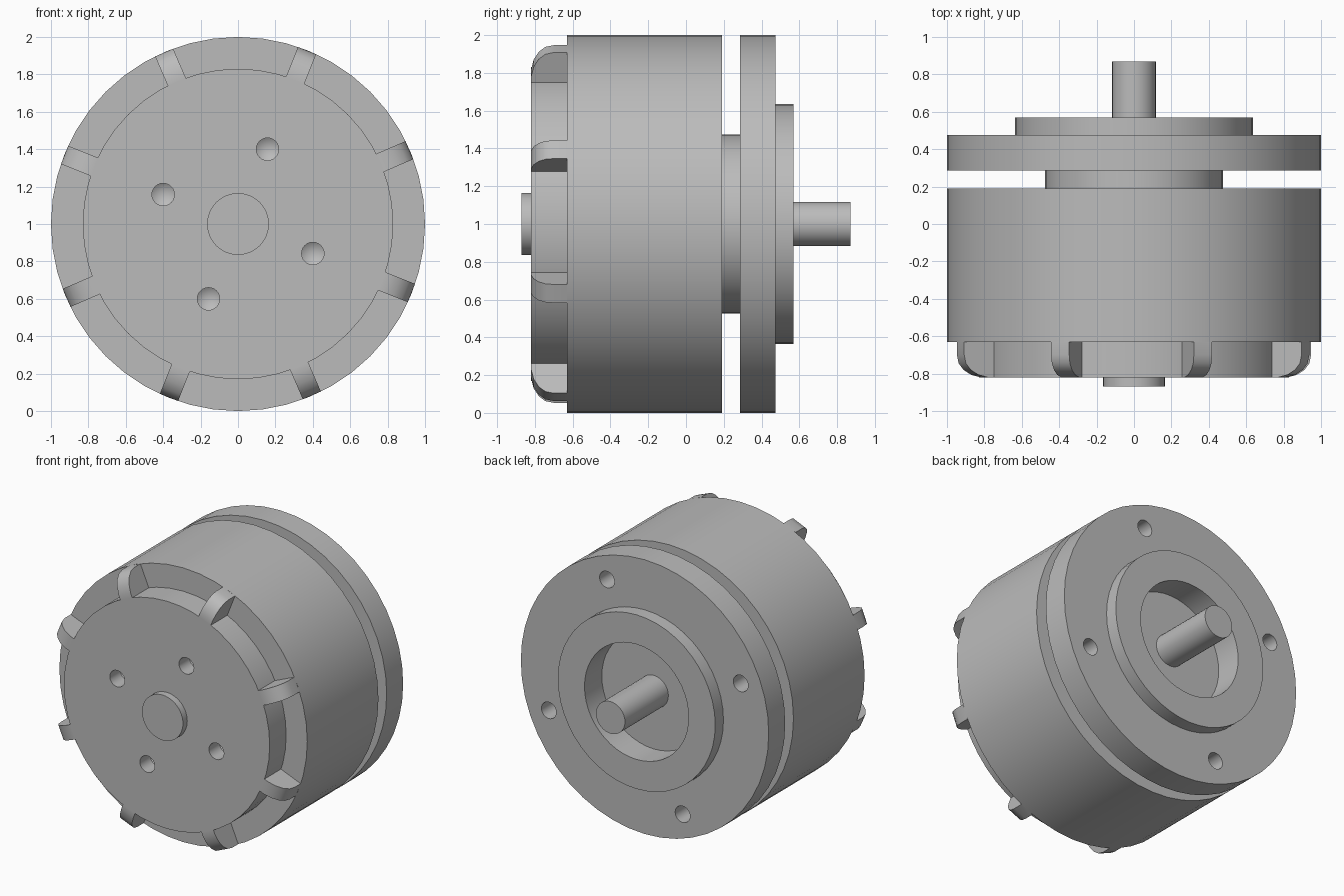
import bpy, bmesh
from math import sin, cos, pi, radians
from mathutils import Matrix, Vector

cube = bpy.data.objects.get("Cube")
if cube:
    bpy.data.objects.remove(cube, do_unlink=True)

# One plain grey for the whole machine
grey = bpy.data.materials.new("machined grey")
grey.use_nodes = True
colour = (0.5, 0.5, 0.5, 1)
grey.diffuse_color = colour
grey.node_tree.nodes["Principled BSDF"].inputs["Base Color"].default_value = colour

AXIS = Vector((0, 0, 1))       # the turning axis runs along y at this height
HOLE_ANGLE = radians(68.5)


def add_object(name, bm):
    bmesh.ops.recalc_face_normals(bm, faces=bm.faces)
    mesh = bpy.data.meshes.new(name)
    bm.to_mesh(mesh)
    bm.free()
    mesh.materials.append(grey)
    obj = bpy.data.objects.new(name, mesh)
    bpy.context.collection.objects.link(obj)
    return obj


def lathe(bm, profile, segments, centre=AXIS):
    """Turn (radius, y) points, starting and ending on the axis, about y."""
    rings = []
    for r, y in profile:
        count = segments if r > 0 else 1
        rings.append([bm.verts.new(centre + Vector((r * cos(2 * pi * i / segments), y,
                                                    r * sin(2 * pi * i / segments))))
                      for i in range(count)])
    for a, b in zip(rings, rings[1:]):
        for i in range(segments):
            j = (i + 1) % segments
            corners = [a[i % len(a)], a[j % len(a)], b[j % len(b)], b[i % len(b)]]
            bm.faces.new(list(dict.fromkeys(corners)))


def turned(name, profile, segments=48):
    bm = bmesh.new()
    lathe(bm, profile, segments)
    return add_object(name, bm)


def drill(target, pitch_radius, profile):
    """Cut four equally spaced holes, then discard the cutter."""
    bm = bmesh.new()
    for k in range(4):
        a = HOLE_ANGLE + k * pi / 2
        offset = Vector((cos(a), 0, sin(a))) * pitch_radius
        lathe(bm, profile, 24, AXIS + offset)
    cutter = add_object("hole_cutter", bm)
    cutter.hide_render = True
    mod = target.modifiers.new("holes", "BOOLEAN")
    mod.operation = "DIFFERENCE"
    mod.solver = "EXACT"
    mod.object = cutter
    bpy.context.view_layer.objects.active = target
    bpy.ops.object.modifier_apply(modifier=mod.name)
    bpy.data.objects.remove(cutter, do_unlink=True)


# Housing: drum with a stepped front cap and a small centre boss
housing = turned("housing", [(0, -.87), (.165, -.87), (.165, -.82), (.83, -.82),
                             (.83, -.63), (1, -.63), (1, .19), (0, .19)])
drill(housing, .43, [(0, -.9), (.06, -.9), (.06, -.7), (0, -.66)])

# Mounting flange: neck, wide disc, raised collar and its round recess
flange = turned("mounting_flange", [(0, .19), (.475, .19), (.475, .285), (1, .285), (1, .475),
                                    (.635, .475), (.635, .57), (.42, .57), (.42, .37), (0, .37)])
drill(flange, .832, [(0, .25), (.06, .25), (.06, .5), (0, .5)])

# Output shaft
shaft = turned("output_shaft", [(0, .37), (.117, .37), (.117, .87), (0, .87)], 32)

# Eight round-shouldered tabs bridging the cap and the drum
bm = bmesh.new()
tab_profile = [(.825, -.63), (.825, -.82), (.86, -.82), (.915, -.807), (.96, -.78),
               (.988, -.745), (.998, -.70), (.998, -.63)]
for k in range(8):
    turn = Matrix.Translation(AXIS) @ Matrix.Rotation(-radians(23.3 + 45 * k), 4, "Y")
    sides = [[bm.verts.new(turn @ Vector((r, y, z))) for r, y in tab_profile]
             for z in (-.0525, .0525)]
    for side in sides:
        bm.faces.new(side)
    n = len(tab_profile)
    for i in range(n):
        j = (i + 1) % n
        bm.faces.new([sides[0][i], sides[0][j], sides[1][j], sides[1][i]])
tabs = add_object("front_tabs", bm)

# Smooth the round walls and keep the machined edges crisp
bpy.ops.object.select_all(action="DESELECT")
for obj in (housing, flange, shaft, tabs):
    obj.select_set(True)
bpy.context.view_layer.objects.active = housing
bpy.ops.object.shade_smooth_by_angle(angle=radians(32))
